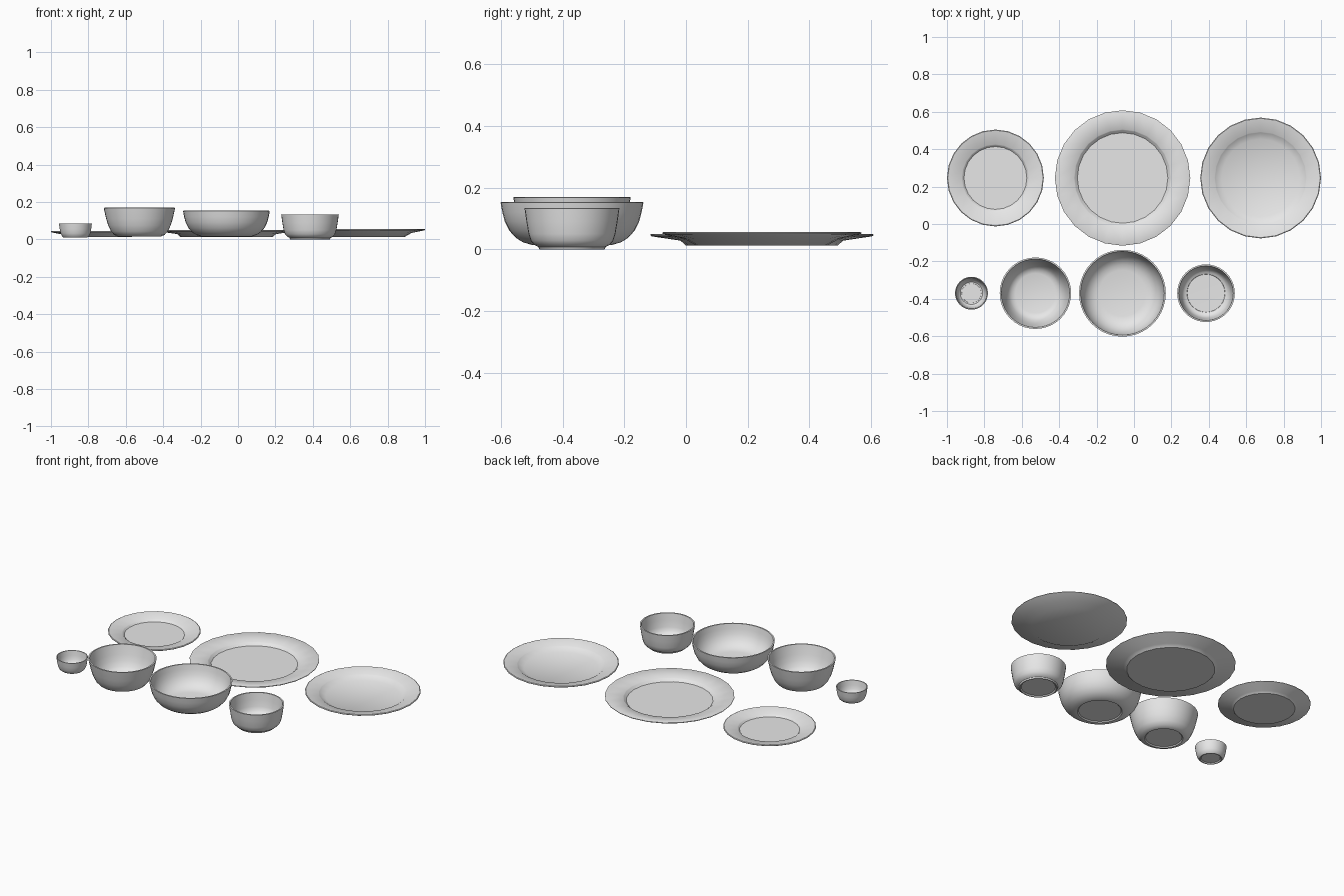
import bpy, bmesh, math

if "Cube" in bpy.data.objects:
    bpy.data.objects.remove(bpy.data.objects["Cube"])

mat = bpy.data.materials.new("glazed_ceramic")
mat.diffuse_color = (0.8, 0.8, 0.8, 1)
mat.use_nodes = True
mat.node_tree.nodes["Principled BSDF"].inputs["Base Color"].default_value = mat.diffuse_color


def lathe(name, x, y, profile, sides):
    """Spin an (r, z) profile that starts and ends on the axis."""
    bm = bmesh.new()
    rings = []
    for r, z in profile:
        if r == 0:
            rings.append([bm.verts.new((0, 0, z))])
        else:
            rings.append([bm.verts.new((r * math.sin(2 * math.pi * i / sides),
                                        r * math.cos(2 * math.pi * i / sides), z))
                          for i in range(sides)])
    for a, b in zip(rings, rings[1:]):
        for i in range(sides):
            j = (i + 1) % sides
            quad = [a[i % len(a)], a[j % len(a)], b[j % len(b)], b[i % len(b)]]
            bm.faces.new(list(dict.fromkeys(quad)))
    bmesh.ops.recalc_face_normals(bm, faces=bm.faces)
    mesh = bpy.data.meshes.new(name)
    bm.to_mesh(mesh)
    bm.free()
    mesh.materials.append(mat)
    obj = bpy.data.objects.new(name, mesh)
    bpy.context.collection.objects.link(obj)
    obj.location = (x, y, 0)
    bpy.ops.object.select_all(action='DESELECT')
    obj.select_set(True)
    bpy.context.view_layer.objects.active = obj
    bpy.ops.object.shade_smooth_by_angle(angle=math.radians(35))
    return obj


def plate(name, x, rim, well, floor, top):
    # flat base, short wall, wide sloping rim with a thin edge
    base, t = 0.012, 0.008
    shoulder = top - 0.014
    lathe(name, x, 0.246, [
        (0, base), (floor + 0.004, base), (well + 0.004, shoulder - t),
        (rim - 0.004, top - t), (rim, top - t * 0.6), (rim, top - 0.002),
        (rim - 0.004, top), (well, shoulder), (well - 0.004, shoulder - 0.003),
        (floor, base + t), (0, base + t)], 24)


def bowl(name, x, outer, foot, wall=0.008):
    # outer: (r, z) points from the foot up to the rim; foot: recess radius
    base = outer[0][1]
    inner = [(r - wall, z + wall * (1 - i / (len(outer) - 1)))
             for i, (r, z) in enumerate(outer)][:0:-1]
    floor = inner[-1][1]
    r, z = outer[-1]
    lathe(name, x, -0.37,
          [(0, base + 0.006), (foot - 0.006, base + 0.006), (foot, base)]
          + outer + [(r - wall / 2, z + 0.001)] + inner
          + [(outer[0][0] * 0.95, floor - 0.006), (0, floor - 0.008)], 40)


# Plates along the back
plate("small_plate", -0.741, 0.259, 0.18, 0.168, 0.045)
plate("large_plate", -0.061, 0.362, 0.26, 0.242, 0.05)
plate("medium_plate", 0.677, 0.323, 0.247, 0.208, 0.056)

# Bowls along the front
bowl("dip_bowl", -0.869, [(0.063, 0.009), (0.072, 0.017), (0.079, 0.032),
                          (0.084, 0.055), (0.088, 0.085)], 0.058, 0.005)
bowl("deep_bowl", -0.527, [(0.112, 0.014), (0.135, 0.024), (0.152, 0.043),
                           (0.167, 0.075), (0.178, 0.11), (0.191, 0.168)], 0.107)
bowl("serving_bowl", -0.062, [(0.13, 0.014), (0.16, 0.023), (0.183, 0.038),
                              (0.203, 0.06), (0.218, 0.09), (0.226, 0.12),
                              (0.232, 0.152)], 0.125)
bowl("straight_bowl", 0.385, [(0.106, 0.0), (0.11, 0.008), (0.122, 0.014),
                              (0.134, 0.028), (0.141, 0.05), (0.148, 0.09),
                              (0.154, 0.133)], 0.101)
